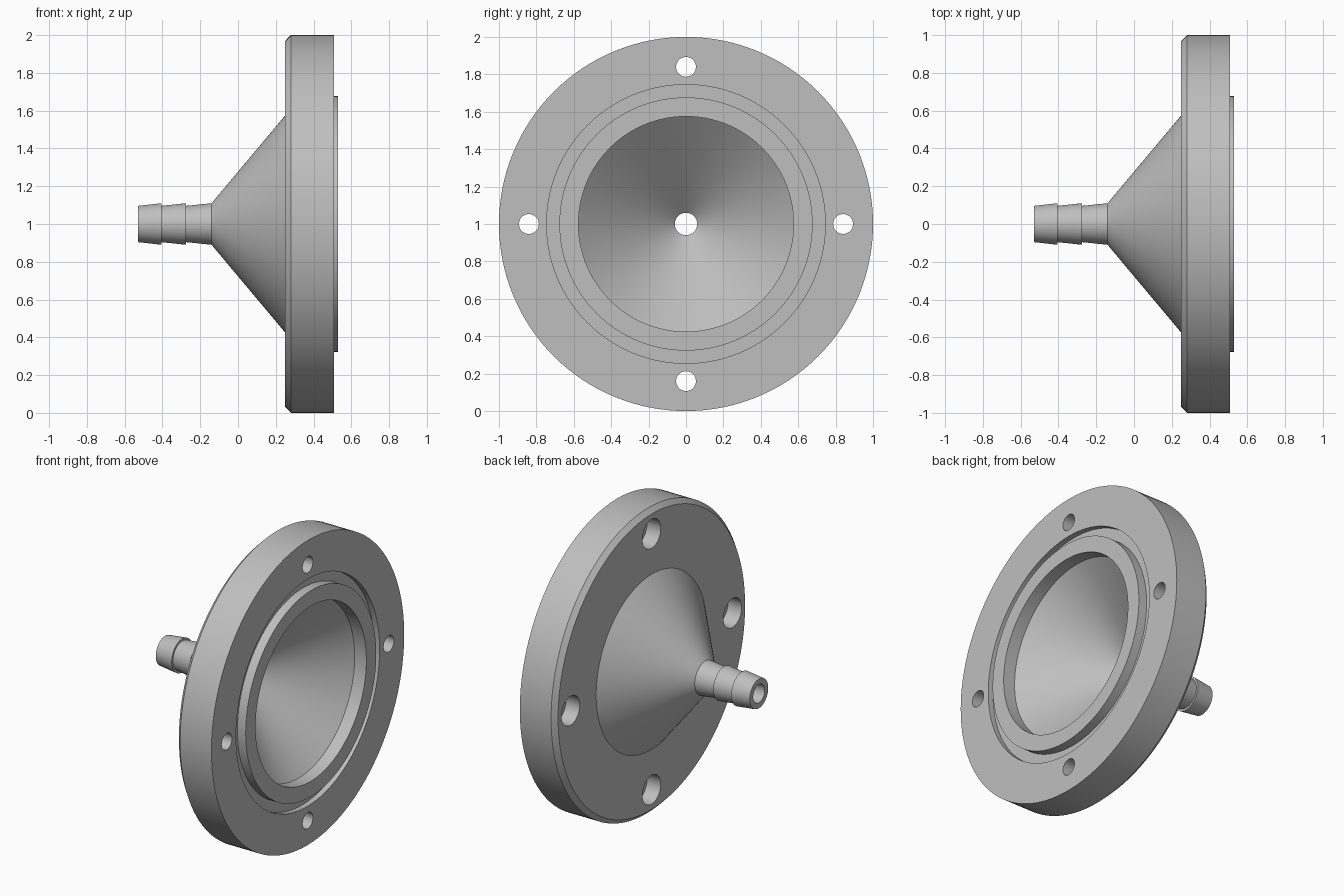
import bpy, bmesh, math
from mathutils import Matrix, Vector

cube = bpy.data.objects.get("Cube")
if cube:
    bpy.data.objects.remove(cube, do_unlink=True)

steel = bpy.data.materials.new("grey_metal")
steel.use_nodes = True
grey = (0.52, 0.52, 0.52, 1)
steel.diffuse_color = grey
steel.node_tree.nodes["Principled BSDF"].inputs["Base Color"].default_value = grey

AXIS_Z = 1.0


def make_object(name, bm):
    bmesh.ops.recalc_face_normals(bm, faces=bm.faces)
    mesh = bpy.data.meshes.new(name)
    bm.to_mesh(mesh)
    bm.free()
    mesh.materials.append(steel)
    obj = bpy.data.objects.new(name, mesh)
    bpy.context.collection.objects.link(obj)
    return obj


def lathe(name, profile, steps=128):
    """Revolve a closed (x, radius) profile about the horizontal x axis."""
    bm = bmesh.new()
    verts = [bm.verts.new((x, 0, AXIS_Z + r)) for x, r in profile]
    edges = [bm.edges.new((a, b)) for a, b in zip(verts, verts[1:] + verts[:1])]
    bmesh.ops.spin(bm, geom=verts + edges, cent=(0, 0, AXIS_Z), axis=(1, 0, 0),
                   angle=math.tau, steps=steps, use_merge=True)
    bmesh.ops.remove_doubles(bm, verts=bm.verts, dist=1e-4)
    return make_object(name, bm)


# Hose barbs, each flaring toward the flange
barbs = []
for start, end in ((-0.53, -0.405), (-0.405, -0.275), (-0.275, -0.14)):
    barbs += [(start, 0.096), (end, 0.11)]

# Cone, chamfered flange, sealing groove and raised lip, then the funnel bore
body = barbs + [
    (0.25, 0.575), (0.25, 0.97), (0.28, 1.0), (0.507, 1.0),
    (0.507, 0.745), (0.47, 0.745), (0.47, 0.677), (0.53, 0.677),
    (0.53, 0.575), (0.445, 0.575), (0.0, 0.06), (-0.53, 0.06)]
flange = lathe("funnel_flange", body)

# Four bolt holes, counterbored from the nozzle side
bolt = [(0.15, 0.0), (0.15, 0.095), (0.35, 0.095), (0.35, 0.053),
        (0.6, 0.053), (0.6, 0.0)]
for i in range(4):
    cutter = lathe("bolt_hole_cutter", bolt, 40)
    cutter.hide_render = True
    angle = i * math.pi / 2
    cutter.data.transform(Matrix.Translation(
        Vector((0, math.sin(angle), math.cos(angle))) * 0.84))
    cut = flange.modifiers.new("bolt_hole", "BOOLEAN")
    cut.operation = "DIFFERENCE"
    cut.solver = "EXACT"
    cut.object = cutter
    bpy.ops.object.select_all(action="DESELECT")
    bpy.context.view_layer.objects.active = flange
    flange.select_set(True)
    bpy.ops.object.modifier_apply(modifier=cut.name)
    bpy.data.objects.remove(cutter, do_unlink=True)

# Smooth round walls with crisp machined edges
bpy.ops.object.shade_smooth_by_angle(angle=math.radians(25))
